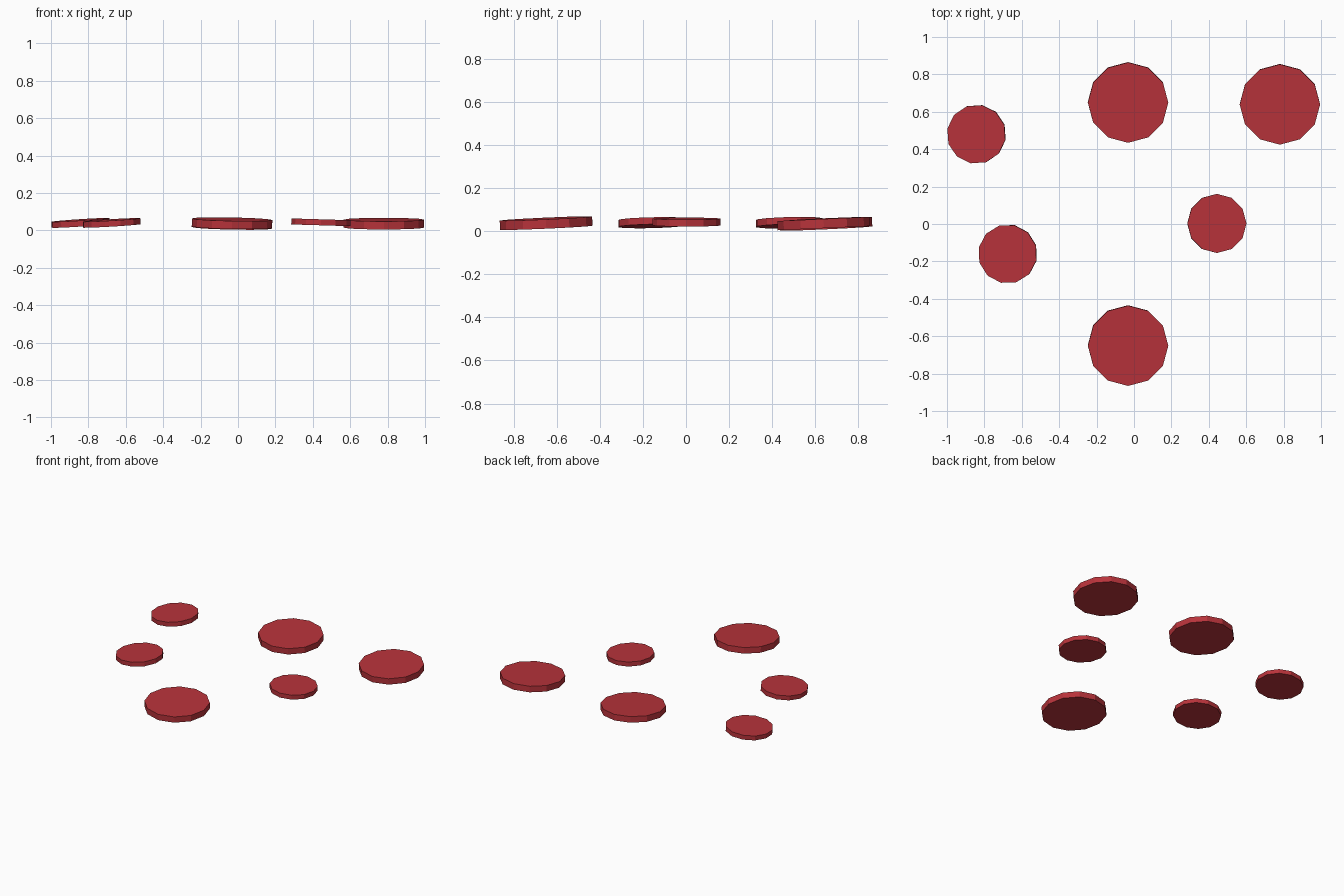
import bpy, math
from mathutils import Matrix, Vector

if "Cube" in bpy.data.objects:
    bpy.data.objects.remove(bpy.data.objects["Cube"])

red = bpy.data.materials.new("red")
red.diffuse_color = (0.48, 0.033, 0.043, 1)
red.use_nodes = True
red.node_tree.nodes["Principled BSDF"].inputs["Base Color"].default_value = red.diffuse_color


def disc(name, x, y, z, radius, thick, turn, slope_x, slope_y):
    """Twelve-sided flat disc, turned about its axis and slightly tilted."""
    bpy.ops.mesh.primitive_cylinder_add(vertices=12, radius=radius, depth=thick)
    ob = bpy.context.object
    ob.name = name
    normal = Vector((-slope_x, -slope_y, 1)).normalized()
    tilt = Vector((0, 0, 1)).rotation_difference(normal).to_matrix().to_4x4()
    spin = Matrix.Rotation(math.radians(turn), 4, 'Z')
    ob.data.transform(Matrix.Translation((x, y, z)) @ tilt @ spin)
    ob.data.materials.append(red)
    return ob


# Large discs
R, T = 0.215, 0.043
disc("large_disc_front", -0.032, -0.65, 0.038, R, T, 0, -0.02, 0.045)
disc("large_disc_back", -0.032, 0.65, 0.035, R, T, 0, -0.02, 0.045)
disc("large_disc_back_right", 0.78, 0.64, 0.036, R, T, 0, 0.0, 0.045)

# Small discs
r, t = 0.158, 0.032
disc("small_disc_right", 0.443, 0.003, 0.043, r, t, 0, -0.03, 0.0)
disc("small_disc_back_left", -0.842, 0.48, 0.04, r, t, 19, 0.065, 0.025)
disc("small_disc_front_left", -0.675, -0.16, 0.04, r, t, 17, 0.06, 0.025)
